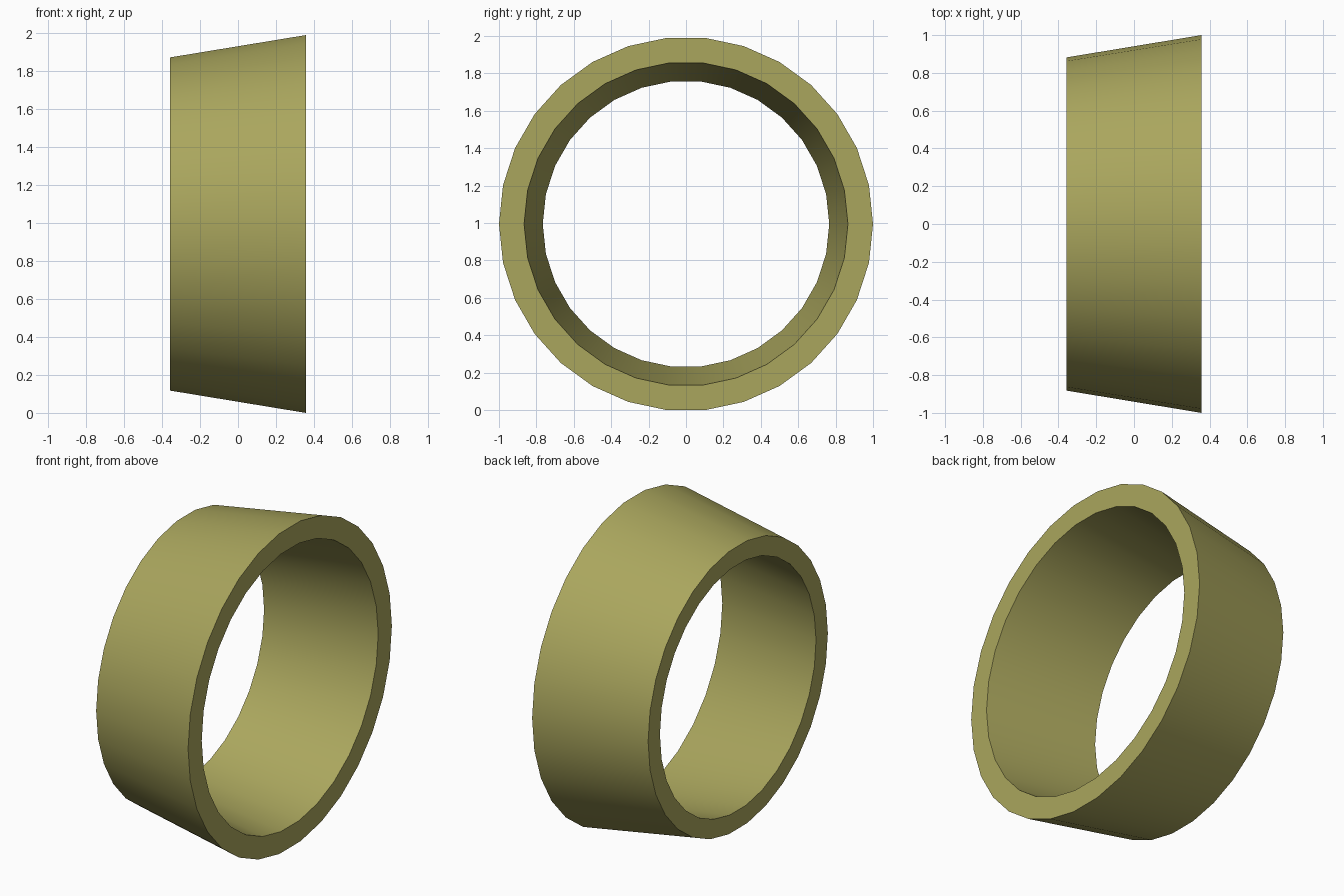
import bpy, bmesh
from math import cos, sin, pi

if "Cube" in bpy.data.objects:
    bpy.data.objects.remove(bpy.data.objects["Cube"])

SIDES = 30
HALF_WIDTH = 0.357
CENTRE_Z = cos(pi / SIDES)  # flat side rests on the ground

# Cross-section of the tapered ring: (x, radius)
profile = [(HALF_WIDTH, 0.866), (HALF_WIDTH, 1.0),
           (-HALF_WIDTH, 0.882), (-HALF_WIDTH, 0.766)]

# Sweep the section around the x axis
bm = bmesh.new()
rings = []
for i in range(SIDES):
    a = 2 * pi * i / SIDES
    rings.append([bm.verts.new((x, r * cos(a), CENTRE_Z + r * sin(a))) for x, r in profile])
for i in range(SIDES):
    a, b = rings[i], rings[(i + 1) % SIDES]
    for j in range(4):
        k = (j + 1) % 4
        bm.faces.new((a[j], a[k], b[k], b[j]))
bmesh.ops.recalc_face_normals(bm, faces=bm.faces)

mesh = bpy.data.meshes.new("tapered_ring")
bm.to_mesh(mesh)
bm.free()
ring = bpy.data.objects.new("tapered_ring", mesh)
bpy.context.collection.objects.link(ring)

# Olive material
mat = bpy.data.materials.new("olive")
mat.diffuse_color = (0.40, 0.38, 0.11, 1)
mat.use_nodes = True
mat.node_tree.nodes["Principled BSDF"].inputs["Base Color"].default_value = mat.diffuse_color
mesh.materials.append(mat)

# Smooth walls, crisp rims
bpy.context.view_layer.objects.active = ring
ring.select_set(True)
bpy.ops.object.shade_smooth_by_angle(angle=pi / 6)
